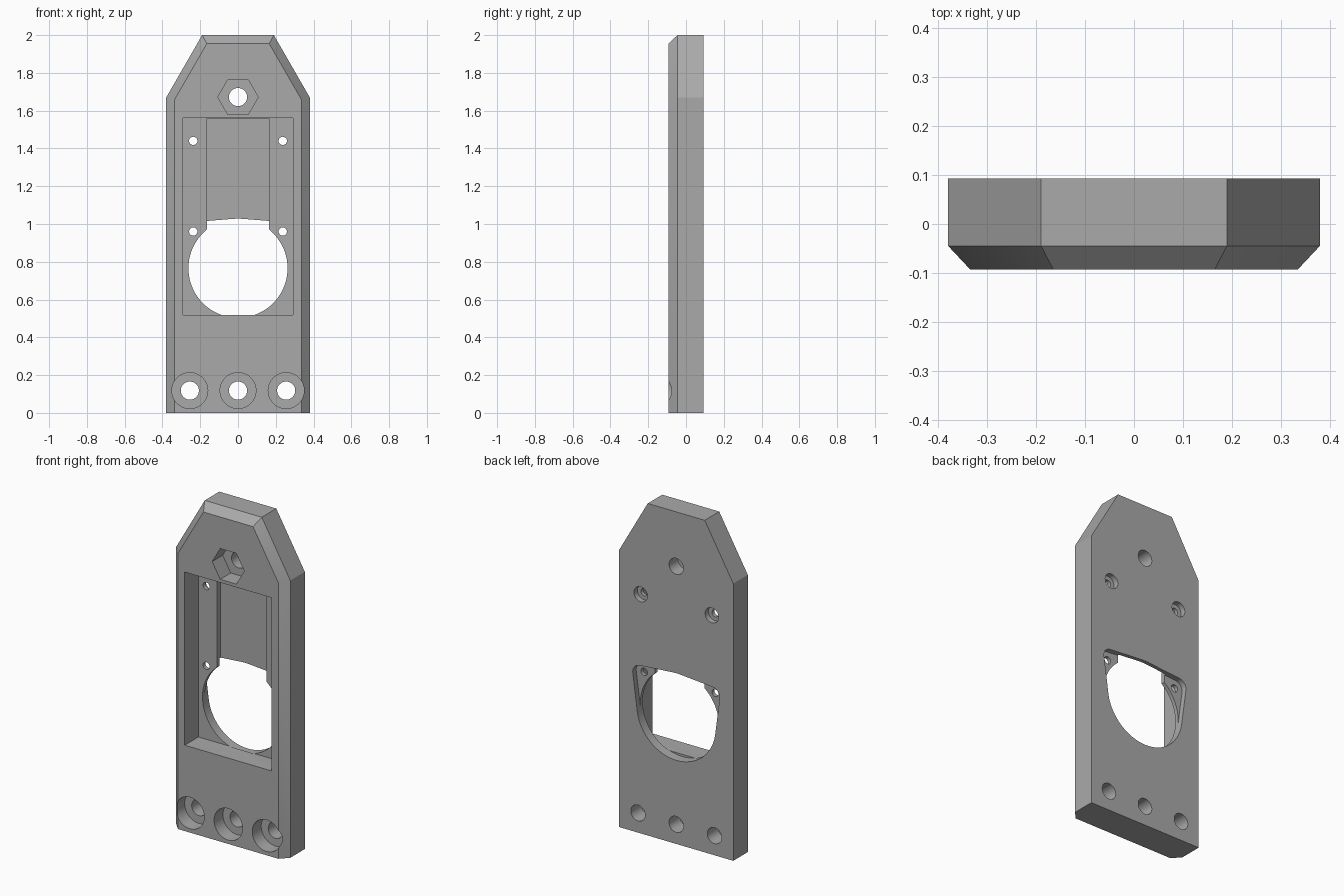
import bpy, bmesh
from math import cos, sin, pi, radians
from mathutils import Vector
from mathutils.geometry import convex_hull_2d

cube = bpy.data.objects.get("Cube")
if cube:
    bpy.data.objects.remove(cube, do_unlink=True)

FRONT, BACK = -0.093, 0.093
POCKET_FLOOR, CHANNEL_FLOOR, RECESS_FLOOR = 0.037, 0.07, 0.06

grey = bpy.data.materials.new("plain grey")
grey.use_nodes = True
colour = (0.4, 0.4, 0.4, 1)
grey.diffuse_color = colour
grey.node_tree.nodes["Principled BSDF"].inputs["Base Color"].default_value = colour


def loft(name, sections):
    """Solid through matching (y, outline) sections, outlines in x and z."""
    bm = bmesh.new()
    loops = [[bm.verts.new((x, y, z)) for x, z in pts] for y, pts in sections]
    n = len(loops[0])
    for a, b in zip(loops, loops[1:]):
        for i in range(n):
            j = (i + 1) % n
            bm.faces.new((a[i], a[j], b[j], b[i]))
    bm.faces.new(loops[0])
    bm.faces.new(loops[-1])
    bmesh.ops.recalc_face_normals(bm, faces=bm.faces)
    mesh = bpy.data.meshes.new(name)
    bm.to_mesh(mesh)
    bm.free()
    mesh.materials.append(grey)
    ob = bpy.data.objects.new(name, mesh)
    bpy.context.collection.objects.link(ob)
    return ob


def ring(x, z, r, n=48):
    return [(x + r * cos(2 * pi * i / n), z + r * sin(2 * pi * i / n)) for i in range(n)]


def box(w, z0, z1):
    return [(-w, z0), (w, z0), (w, z1), (-w, z1)]


def mirrored(half):
    return half + [(-x, z) for x, z in reversed(half)]


# Plate with a chamfered front edge and square foot
outer = mirrored([(0.38, 0), (0.38, 1.67), (0.19, 2)])
inner = mirrored([(0.335, 0), (0.335, 1.66), (0.165, 1.955)])
plate = loft("mounting_plate", [(FRONT, inner), (-0.045, outer), (BACK, outer)])


def cut(outline, y0, y1):
    cutter = loft("cutter", [(y0, outline), (y1, outline)])
    cutter.hide_render = True
    mod = plate.modifiers.new("cut", "BOOLEAN")
    mod.operation = "DIFFERENCE"
    mod.solver = "EXACT"
    mod.object = cutter
    bpy.ops.object.modifier_apply(modifier=mod.name)
    bpy.data.objects.remove(cutter, do_unlink=True)


bpy.ops.object.select_all(action="DESELECT")
plate.select_set(True)
bpy.context.view_layer.objects.active = plate

# Front pocket with a deeper centre channel
cut(box(0.29, 0.517, 1.56), -0.2, POCKET_FLOOR)
cut(box(0.165, 0.8, 1.56 - 0.0005), -0.1, CHANNEL_FLOOR)

# Round opening, and rear recess wrapped around it and the two lugs
opening = ring(0, 0.766, 0.2625, 72)
cut(opening, POCKET_FLOOR - 0.003, 0.2)
points = [Vector(p) for p in opening + ring(0.24, 0.96, 0.05) + ring(-0.24, 0.96, 0.05)]
hull = [tuple(points[i]) for i in convex_hull_2d(points)]
cut(hull, RECESS_FLOOR, 0.2)

# Small screw holes, the upper pair counterbored from the back
for side in (-1, 1):
    x = side * 0.237
    cut(ring(x, 0.96, 0.022, 24), 0, 0.2)
    cut(ring(x, 1.44, 0.022, 24), 0, 0.2)
    cut(ring(x, 1.44, 0.045, 32), RECESS_FLOOR, 0.2)

# Hexagonal nut seat and its bolt hole
cut(ring(0, 1.672, 0.107, 6), -0.2, FRONT + 0.1)
cut(ring(0, 1.672, 0.048), -0.2, 0.2)

# Row of counterbored bolt holes along the foot
for x in (-0.255, 0, 0.255):
    cut(ring(x, 0.118, 0.095), -0.2, FRONT + 0.085)
    cut(ring(x, 0.118, 0.048), -0.2, 0.2)

bpy.ops.object.shade_smooth_by_angle(angle=radians(25))
